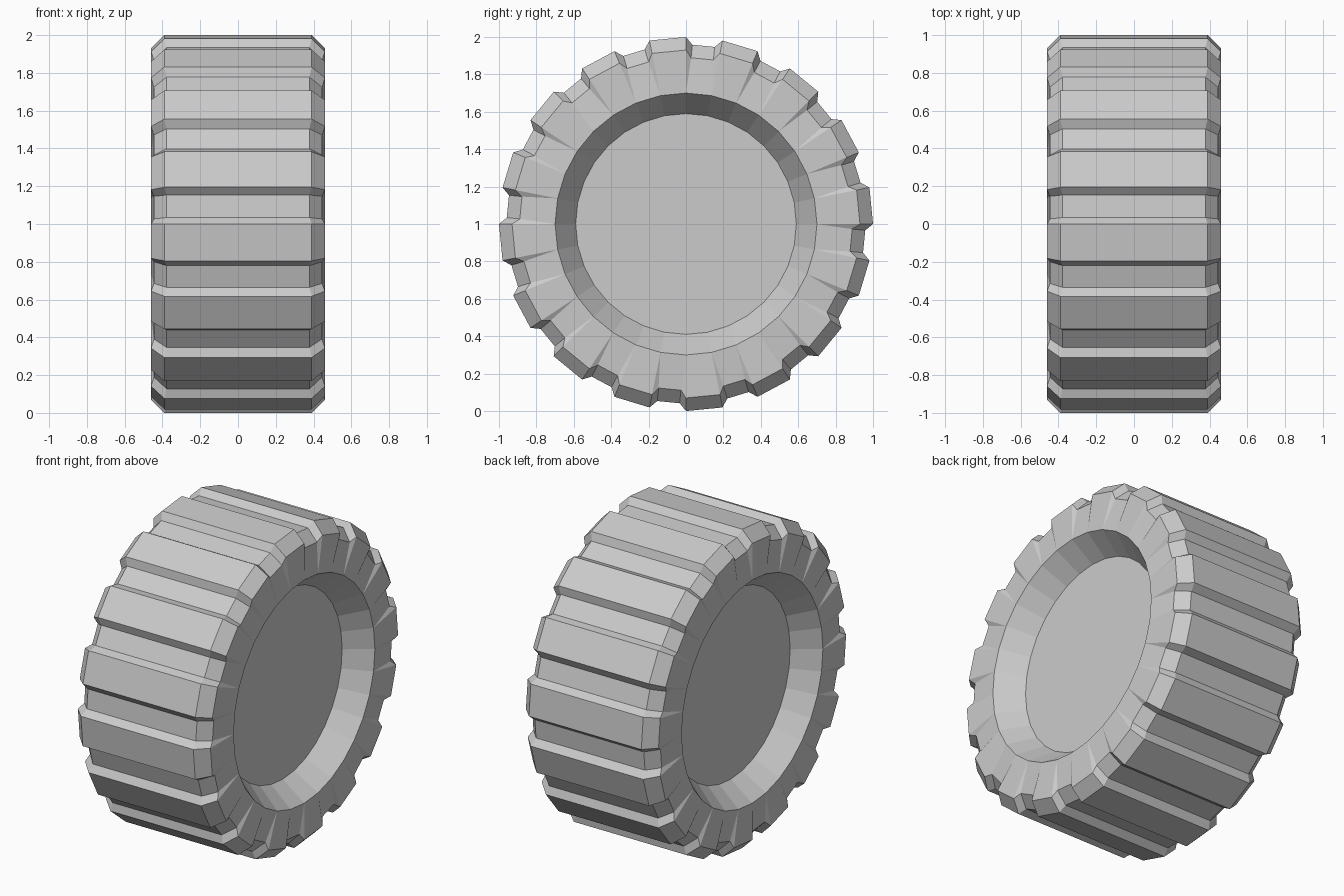
import bpy, bmesh
from math import pi, sin, cos

if "Cube" in bpy.data.objects:
    bpy.data.objects.remove(bpy.data.objects["Cube"])

LUGS = 16
STEP = pi / LUGS              # one lug or one groove
# (x, radius) profile points on the right half
DISC, RIM, SHOULDER, TREAD = (0.31, 0.59), (0.46, 0.70), (0.46, 0.93), (0.39, 1.0)
G_SHOULDER, G_TREAD = (0.445, 0.887), (0.378, 0.957)   # sunken groove points
G_HALF = 0.06                 # half width of the groove floor

bm = bmesh.new()


def ring(p, side):
    """32 points around the axle at profile point p."""
    return [bm.verts.new((side * p[0], p[1] * cos(i * STEP), 1 + p[1] * sin(i * STEP)))
            for i in range(2 * LUGS)]


def groove_ring(p, side):
    """A start and an end point of each groove floor."""
    pts = []
    for i in range(LUGS):
        a = (2 * i + 1.5) * STEP
        for t in (-G_HALF, G_HALF):
            pts.append(bm.verts.new((side * p[0], p[1] * cos(a) - t * sin(a),
                                     1 + p[1] * sin(a) + t * cos(a))))
    return pts


treads = []
for side in (1, -1):
    disc, rim, shoulder, tread = (ring(p, side) for p in (DISC, RIM, SHOULDER, TREAD))
    gs, gt = groove_ring(G_SHOULDER, side), groove_ring(G_TREAD, side)
    treads.append((tread, gt))
    # hub disc and sloping rim
    bm.faces.new(disc)
    for i in range(2 * LUGS):
        j = (i + 1) % (2 * LUGS)
        bm.faces.new((disc[i], disc[j], rim[j], rim[i]))
    for k in range(0, 2 * LUGS, 2):
        a, b, c = k, k + 1, (k + 2) % (2 * LUGS)
        # lug sidewall and chamfer
        bm.faces.new((rim[a], rim[b], shoulder[b], shoulder[a]))
        bm.faces.new((shoulder[a], shoulder[b], tread[b], tread[a]))
        # groove sidewall, folding inward
        bm.faces.new((rim[b], gs[a], shoulder[b]))
        bm.faces.new((rim[b], rim[c], gs[b], gs[a]))
        bm.faces.new((rim[c], shoulder[c], gs[b]))
        # groove chamfer: two walls and the floor
        bm.faces.new((shoulder[b], gs[a], gt[a], tread[b]))
        bm.faces.new((gs[a], gs[b], gt[b], gt[a]))
        bm.faces.new((gs[b], shoulder[c], tread[c], gt[b]))

# tread strips joining both sides
(t1, g1), (t2, g2) = treads
for k in range(0, 2 * LUGS, 2):
    a, b, c = k, k + 1, (k + 2) % (2 * LUGS)
    bm.faces.new((t1[a], t1[b], t2[b], t2[a]))
    bm.faces.new((t1[b], g1[a], g2[a], t2[b]))
    bm.faces.new((g1[a], g1[b], g2[b], g2[a]))
    bm.faces.new((g1[b], t1[c], t2[c], g2[b]))

bmesh.ops.recalc_face_normals(bm, faces=bm.faces)
mesh = bpy.data.meshes.new("wheel")
bm.to_mesh(mesh)
bm.free()
bpy.context.collection.objects.link(bpy.data.objects.new("wheel", mesh))
